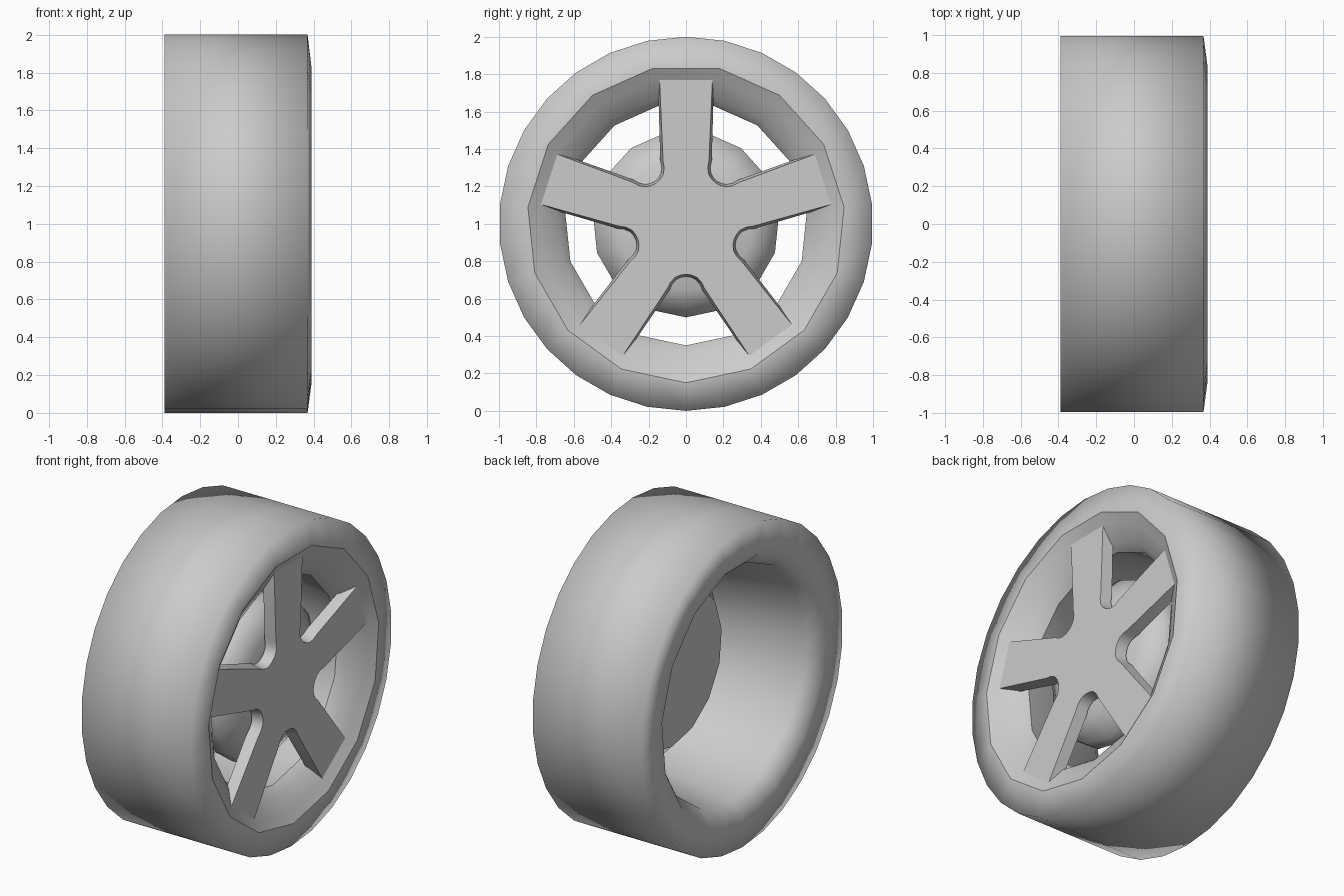
import bpy, bmesh
from math import sin, cos, radians, pi

if "Cube" in bpy.data.objects:
    bpy.data.objects.remove(bpy.data.objects["Cube"])

AXLE_Z = 1.0


def polar(x, r, angle):
    return (x, r * sin(angle), AXLE_Z + r * cos(angle))


def finish(bm, name, angle):
    mesh = bpy.data.meshes.new(name)
    bm.to_mesh(mesh)
    bm.free()
    obj = bpy.data.objects.new(name, mesh)
    bpy.context.collection.objects.link(obj)
    bpy.ops.object.select_all(action='DESELECT')
    obj.select_set(True)
    bpy.context.view_layer.objects.active = obj
    bpy.ops.object.shade_smooth_by_angle(angle=radians(angle))
    return obj


def lathe(name, rings, angle, caps=False):
    """Spin (x, radius, coarse) rings about the axle; coarse rings are 15-sided."""
    bm = bmesh.new()
    n, loops = 30, []
    for x, r, coarse in rings:
        loops.append([bm.verts.new(polar(
            x, r * (cos(pi / 15) if coarse and k % 2 == 0 else 1), k * pi / 15))
            for k in range(n)])
    for a, b in zip(loops, loops[1:]):
        for k in range(n):
            j = (k + 1) % n
            bm.faces.new((a[k], b[k], b[j], a[j]))
    if caps:
        bm.faces.new(loops[0])
        bm.faces.new(loops[-1][::-1])
    return finish(bm, name, angle)


# Tyre: 30-sided tread, running from the inner barrel round to the front sidewall
lathe("tyre", [
    (0.24, 0.65, True), (-0.31, 0.73, True), (-0.39, 0.80, True),
    (-0.39, 1.0, False), (0.368, 1.0, False), (0.388, 0.85, True)], 100)

# Front rim: 15-sided dished ring between sidewall and barrel
lathe("front_rim", [
    (0.388, 0.85, True), (0.352, 0.79, True),
    (0.295, 0.69, True), (0.24, 0.65, True)], 35)

# Brake drum behind the spokes
lathe("brake_drum", [
    (0.10, 0.50, True), (0.19, 0.50, True), (0.27, 0.36, True)], 60, caps=True)

# Five-spoke plate: star outline with rounded slots, tips buried in the rim
slot_half = [(0.345, 0.099), (0.312, 0.083), (0.286, 0.058), (0.274, 0.03)]
slot_arc = ([(u, -v) for u, v in slot_half] + [(0.27, 0.0)] + slot_half[::-1])
front, back = [], []
bm = bmesh.new()


def add_point(u, v, turn, grow_u=0.0, grow_v=0.0):
    # u runs outward, v sideways, in a frame turned about the axle
    for x, store, uu, vv in ((0.35, front, u, v),
                             (0.28, back, u + grow_u, v + grow_v)):
        store.append(bm.verts.new((x, uu * sin(turn) + vv * cos(turn),
                                   AXLE_Z + uu * cos(turn) - vv * sin(turn))))


for i in range(5):
    spoke = i * 2 * pi / 5
    for side in (-1, 1):
        add_point(0.79, side * 0.142, spoke, -0.08, side * 0.006)
    for u, v in slot_arc:
        add_point(u, v, spoke + pi / 5, 0.012, -0.1 * v)
bm.faces.new(front)
bm.faces.new(back)
for k in range(len(front)):
    j = (k + 1) % len(front)
    bm.faces.new((front[k], front[j], back[j], back[k]))
bmesh.ops.recalc_face_normals(bm, faces=bm.faces)
finish(bm, "spokes", 30)
